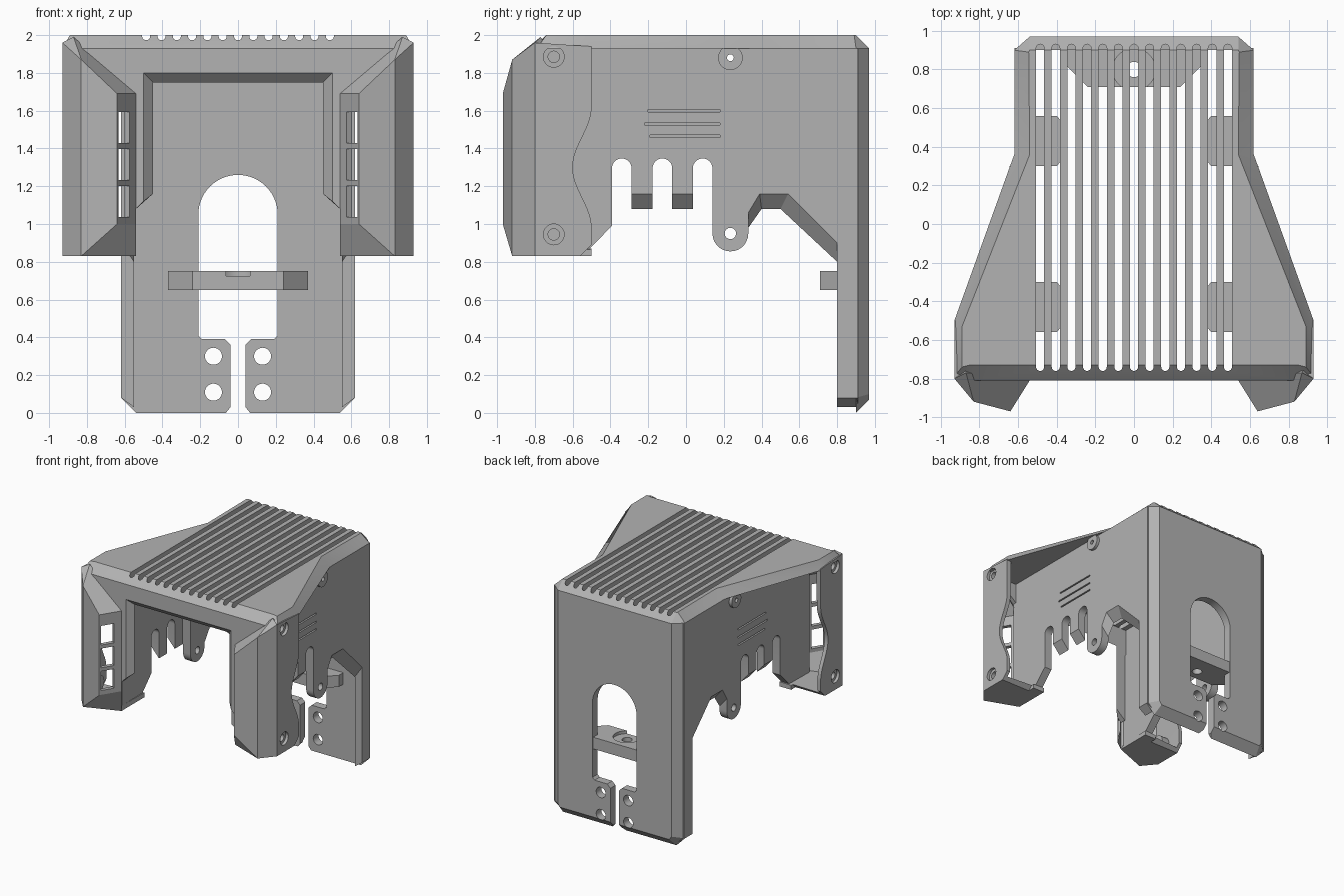
import bpy, bmesh
from math import sin, cos, pi, atan2
from mathutils import Matrix, Vector

if "Cube" in bpy.data.objects:
    bpy.data.objects.remove(bpy.data.objects["Cube"], do_unlink=True)

grey = bpy.data.materials.new("light grey plastic")
grey.use_nodes = True
grey.diffuse_color = (0.45, 0.45, 0.45, 1)
grey.node_tree.nodes["Principled BSDF"].inputs["Base Color"].default_value = (0.45, 0.45, 0.45, 1)
parts, cutters = [], []


def to_object(name, bm, cutter=False):
    bmesh.ops.recalc_face_normals(bm, faces=bm.faces)
    mesh = bpy.data.meshes.new(name)
    bm.to_mesh(mesh)
    bm.free()
    mesh.materials.append(grey)
    obj = bpy.data.objects.new(name, mesh)
    bpy.context.collection.objects.link(obj)
    obj.hide_render = cutter
    (cutters if cutter else parts).append(obj)
    return obj


def add_loft(bm, a, b):
    va = [bm.verts.new(p) for p in a]
    vb = [bm.verts.new(p) for p in b]
    bm.faces.new(va)
    bm.faces.new(vb[::-1])
    for i in range(len(va)):
        j = (i + 1) % len(va)
        bm.faces.new((va[i], vb[i], vb[j], va[j]))


def loft(name, a, b):
    bm = bmesh.new()
    add_loft(bm, a, b)
    return to_object(name, bm)


def place(p, axis, d):
    return {"x": (d, p[0], p[1]), "y": (p[0], d, p[1]), "z": (p[0], p[1], d)}[axis]


def prism(name, axis, solids, cutter=False):
    # each solid is (outline, start, end) along the axis
    bm = bmesh.new()
    for outline, lo, hi in solids:
        add_loft(bm, [place(p, axis, lo) for p in outline], [place(p, axis, hi) for p in outline])
    return to_object(name, bm, cutter)


def arc(u, v, r, start, end, n=14):
    return [(u + r * cos(start + (end - start) * i / n), v + r * sin(start + (end - start) * i / n))
            for i in range(n + 1)]


def circle(u, v, r):
    return arc(u, v, r, 0, 2 * pi, 28)[:-1]


def rect(u0, u1, v0, v1):
    return [(u0, v0), (u1, v0), (u1, v1), (u0, v1)]


def sym(points):
    return points + [(-p[0], *p[1:]) for p in reversed(points)]


def cut(obj, *tools):
    for tool in tools:
        m = obj.modifiers.new("cut", "BOOLEAN")
        m.operation, m.solver, m.object = "DIFFERENCE", "EXACT", tool


def mirror(obj):
    obj.modifiers.new("mirror", "MIRROR").use_mirror_merge = False


EAVE = 1.93

# Roof with flared eaves and ventilation slots
roof = loft("roof",
            [(x, y, EAVE) for x, y in sym([(0.54, 0.97), (0.62, 0.9), (0.62, 0.36), (0.93, -0.5),
                                           (0.93, -0.79), (0.84, -0.81)])],
            [(x, y, 2) for x, y in sym([(0.54, 0.9), (0.545, 0.89), (0.54, 0.36), (0.89, -0.53),
                                        (0.89, -0.74), (0.85, -0.73)])])
slots = []
for i in range(-6, 7):
    x = i * 0.081
    slots.append((arc(x, 0.91, 0.021, 0, pi, 8) + arc(x, -0.74, 0.021, pi, 2 * pi, 8), 1.85, 2.1))
cut(roof, prism("slot_cutter", "z", slots, True))

# Pads under the roof
mirror(prism("roof_pad", "z", [([(0.56, y - 0.13), (0.4, y - 0.13), (0.375, y - 0.1),
                                (0.375, y + 0.1), (0.4, y + 0.13), (0.56, y + 0.13)], 1.86, 1.935)
                               for y in (0.43, -0.43)]))

# Back panel with arched opening, split foot and screw holes
back = loft("back_panel",
            [(x, 0.9, z) for x, z in sym([(0.62, EAVE), (0.62, 0.08), (0.54, 0)])],
            [(x, 0.97, z) for x, z in sym([(0.54, EAVE), (0.54, 0.1), (0.52, 0.07)])])
arch_outline = arc(0, 1.05, 0.21, pi / 2, 0)[1:] + [(0.21, 0.41), (0.19, 0.39), (0.07, 0.39),
                                                   (0.04, 0.36), (0.04, 0.03), (0.08, -0.02)]
arch_cut = prism("arch_cutter", "y", [([(0, 1.26)] + sym(arch_outline), 0.85, 1.05)], True)
hole_cut = prism("foot_hole_cutter", "y", [(circle(x, z, 0.045), 0.85, 1.05)
                                           for x in (-0.13, 0.13) for z in (0.11, 0.3)], True)
cut(back, arch_cut, hole_cut)

# Bracket across the back opening
bracket = prism("cross_bracket", "z",
                [(sym([(0.24, 0.71), (0.37, 0.84), (0.37, 0.91), (0.22, 0.91), (0.22, 0.96)]), 0.65, 0.75)])
cut(bracket, prism("bracket_hole_cutter", "z", [(circle(0, 0.8, 0.04), 0.6, 0.74)], True),
    prism("bracket_recess_cutter", "z", [(circle(0, 0.8, 0.11), 0.725, 0.8)], True))

# Side walls: outer and inner outlines differ along the chamfered lower edge
outer = [(0.91, EAVE), (-0.79, EAVE), (-0.79, 0.83), (-0.56, 0.83), (-0.5, 0.88), (-0.392, 0.99)]
inner = list(outer)
for y in (-0.34, -0.125, 0.088):
    notch = arc(y, 1.295, 0.052, pi, 0)
    for side, z in ((outer, 1.16), (inner, 1.08)):
        if y > -0.3:
            side.append((y - 0.052, z))
        side += notch
        if y < 0:
            side.append((y + 0.052, z))
lug = arc(0.235, 0.95, 0.095, pi, 2 * pi)
outer += lug + [(0.33, 1.06), (0.39, 1.16), (0.54, 1.16), (0.8, 0.9), (0.8, 0.08), (0.91, 0.08)]
inner += lug + [(0.33, 0.98), (0.4, 1.08), (0.5, 1.08), (0.8, 0.8), (0.8, 0.03), (0.91, 0.03)]
wall = loft("side_wall", [(0.62, *p) for p in outer], [(0.55, *p) for p in inner])
boss = prism("wall_boss", "x", [(circle(0.235, 1.88, 0.065), 0.6, 0.645)])
boss_holes = prism("boss_hole_cutter", "x", [(circle(0.235, 1.88, 0.018), 0.5, 0.7),
                                             (circle(0.235, 0.95, 0.03), 0.5, 0.7)], True)
grooves = prism("groove_cutter", "x", [(rect(y, 0.18, z - 0.006, z + 0.006), 0.595, 0.7)
                                       for y, z in ((-0.2, 1.6), (-0.22, 1.53), (-0.19, 1.465))], True)
cut(wall, boss_holes, grooves)
cut(boss, boss_holes)
mirror(wall)
mirror(boss)

# Front frame with a bevelled opening
top = [(0.84, EAVE), (0.8, EAVE - 0.02), (0.54, 1.69), (0.54, 1.08)]
loft("front_frame", [(x, -0.81, z) for x, z in sym(top + [(0.5, 1.12), (0.5, 1.8)])],
     [(x, -0.76, z) for x, z in sym(top + [(0.45, 1.16), (0.45, 1.75)])])

# Faceted front pods, hollow and open at the back
corners = [(0.64, -0.97, 1.0), (0.64, -0.97, 1.69), (0.83, -0.92, 0.83), (0.83, -0.92, 1.87),
           (0.93, -0.8, 0.83), (0.93, -0.8, 1.96), (0.93, -0.5, 0.83), (0.93, -0.5, 1.94),
           (0.54, -0.81, 1.69), (0.54, -0.81, 1.0), (0.54, -0.81, 0.83), (0.54, -0.5, 0.83),
           (0.87, -0.77, 1.99)]
facets = [(0, 1, 3, 2), (2, 3, 5, 4), (4, 5, 7, 6), (9, 8, 1, 0), (8, 12, 3, 1), (12, 5, 3),
          (10, 9, 0, 2), (10, 2, 4, 6, 11)]
bm = bmesh.new()
vs = [bm.verts.new(c) for c in corners]
for f in facets:
    bm.faces.new([vs[i] for i in f])
pod = to_object("front_pod", bm)
if pod.data.polygons[2].normal.x < 0:
    pod.data.flip_normals()
shell = pod.modifiers.new("shell", "SOLIDIFY")
shell.thickness, shell.offset = 0.04, -1

# Wavy rear edge of the pod side
wave = [(-0.5 - 0.1 * sin(pi * i / 24) ** 2, 0.98 + 0.64 * i / 24) for i in range(25)]
wave_cut = prism("wave_cutter", "x", [([(-0.4, 0.7), (-0.6, 0.79), (-0.5, 0.89)] + wave + [(-0.4, 1.62)],
                                       0.65, 1.1)], True)

# Three vents in the inward face of the pod
bm = bmesh.new()
for z in (1.12, 1.315, 1.51):
    turn = Matrix.Translation(Vector((0.602, -0.91, z))) @ Matrix.Rotation(atan2(-0.16, 0.1), 4, "Z")
    bmesh.ops.create_cube(bm, size=1, matrix=turn @ Matrix.Diagonal((0.11, 0.18, 0.165, 1)))
vent_cut = to_object("vent_cutter", bm, True)

# Countersunk screw posts on the pod side
screws = [(-0.7, 0.945), (-0.7, 1.885)]
posts = prism("screw_post", "x", [(circle(-0.7, z, 0.07), 0.83, 0.925) for z in (0.945, 1.86)])
sink = prism("countersink_cutter", "x", [(circle(*s, 0.055), 0.905, 1) for s in screws], True)
bore = prism("bore_cutter", "x", [(circle(*s, 0.03), 0.86, 1) for s in screws], True)
cut(pod, wave_cut, vent_cut, sink, bore)
cut(posts, sink, bore)
mirror(pod)
mirror(posts)

# Apply the modifiers, drop the cutters and shade
bpy.context.view_layer.update()
deps = bpy.context.evaluated_depsgraph_get()
finished = [(o, bpy.data.meshes.new_from_object(o.evaluated_get(deps))) for o in parts]
for o, mesh in finished:
    o.modifiers.clear()
    o.data = mesh
for c in cutters:
    bpy.data.objects.remove(c, do_unlink=True)
bpy.context.view_layer.update()
bpy.ops.object.select_all(action="DESELECT")
for o in parts:
    o.select_set(True)
bpy.context.view_layer.objects.active = roof
bpy.ops.object.shade_smooth_by_angle(angle=0.4)
